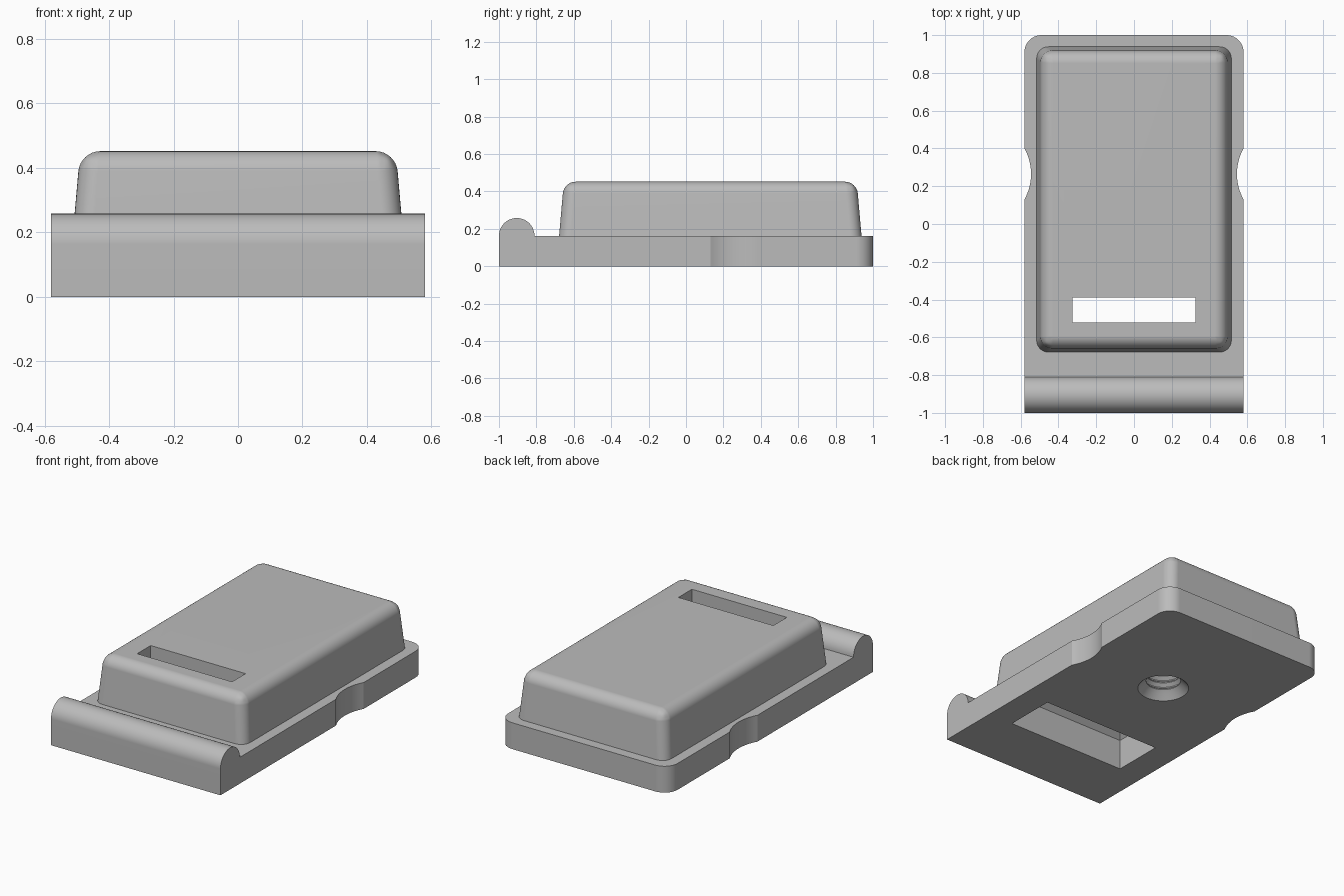
import bpy, bmesh, math
from mathutils import Matrix, Vector

cube = bpy.data.objects.get("Cube")
if cube:
    bpy.data.objects.remove(cube, do_unlink=True)

grey = bpy.data.materials.new("plain grey")
grey.use_nodes = True
colour = (0.5, 0.5, 0.5, 1)
grey.diffuse_color = colour
grey.node_tree.nodes["Principled BSDF"].inputs["Base Color"].default_value = colour


def make_object(name, bm):
    bmesh.ops.recalc_face_normals(bm, faces=bm.faces)
    mesh = bpy.data.meshes.new(name)
    bm.to_mesh(mesh)
    bm.free()
    mesh.materials.append(grey)
    ob = bpy.data.objects.new(name, mesh)
    bpy.context.collection.objects.link(ob)
    return ob


def extrude(name, points, vector):
    """Prism from a closed outline."""
    bm = bmesh.new()
    face = bm.faces.new([bm.verts.new(p) for p in points])
    moved = bmesh.ops.extrude_face_region(bm, geom=[face])["geom"]
    bmesh.ops.translate(bm, vec=Vector(vector),
                        verts=[v for v in moved if isinstance(v, bmesh.types.BMVert)])
    return make_object(name, bm)


def loft(bm, rings):
    """Skin a list of point rings and cap both ends."""
    loops = [[bm.verts.new(p) for p in ring] for ring in rings]
    for a, b in zip(loops, loops[1:]):
        for i in range(len(a)):
            j = (i + 1) % len(a)
            bm.faces.new((a[i], a[j], b[j], b[i]))
    bm.faces.new(loops[0])
    bm.faces.new(loops[-1])


def rectangle(hx, y0, y1, z):
    return [(-hx, y0, z), (hx, y0, z), (hx, y1, z), (-hx, y1, z)]


def arc(cx, cy, r, start, end, steps):
    angles = [math.radians(start + (end - start) * i / steps) for i in range(steps + 1)]
    return [(cx + r * math.cos(a), cy + r * math.sin(a)) for a in angles]


def combine(target, other, operation):
    mod = target.modifiers.new(operation, 'BOOLEAN')
    mod.operation, mod.solver, mod.object = operation, 'EXACT', other
    bpy.context.view_layer.objects.active = target
    bpy.ops.object.modifier_apply(modifier=mod.name)
    bpy.data.objects.remove(other, do_unlink=True)


HALF, PLATE, HOLE_Y = 0.58, 0.163, 0.265

# Base plate outline: square front, finger notches, rounded back corners
notch_r, notch_depth = 0.278, 0.035
spread = math.degrees(math.acos(1 - notch_depth / notch_r))
right_half = [(HALF, -1)]
right_half += arc(HALF + notch_r - notch_depth, HOLE_Y, notch_r, 180 + spread, 180 - spread, 16)
right_half += arc(HALF - 0.09, 0.91, 0.09, 0, 90, 10)
outline = right_half + [(-x, y) for x, y in reversed(right_half)]
body = extrude("case_body", [(x, y, 0) for x, y in outline], (0, 0, PLATE))

# Rounded ridge along the front edge
ridge = [(-1, 0.08)] + arc(-0.905, PLATE, 0.095, 180, 0, 24) + [(-0.81, 0.08)]
combine(body, extrude("front_ridge", [(-HALF, y, z) for y, z in ridge], (2 * HALF, 0, 0)), 'UNION')

# Tapered cover with rounded corners and top edge
bm = bmesh.new()
loft(bm, [rectangle(0.521, -0.684, 0.944, 0.1), rectangle(0.49, -0.653, 0.913, 0.452)])
bm.edges.ensure_lookup_table()
round_edges = [e for e in bm.edges if max(v.co.z for v in e.verts) > 0.4]
bmesh.ops.bevel(bm, geom=round_edges, offset=0.062, segments=8, profile=0.5, affect='EDGES')
combine(body, make_object("cover", bm), 'UNION')

# Strap slot: wide pocket below, sloped shoulders, narrow slot on top
bm = bmesh.new()
loft(bm, [rectangle(0.41, -0.615, -0.295, -0.1), rectangle(0.41, -0.615, -0.295, 0.19),
          rectangle(0.325, -0.522, -0.39, 0.28), rectangle(0.325, -0.522, -0.39, 0.6)])
combine(body, make_object("slot_cutter", bm), 'DIFFERENCE')

# Threaded hole underneath with a chamfered mouth
profile = [(0.148, -0.05), (0.148, 0), (0.12, 0.03)]
for turn in range(6):
    z = 0.03 + turn * 0.045
    profile += [(0.1, z + 0.018), (0.1, z + 0.024), (0.12, z + 0.04), (0.12, z + 0.045)]
bm = bmesh.new()
loft(bm, [[(x, y + HOLE_Y, z) for x, y in arc(0, 0, r, 0, 352.5, 47)] for r, z in profile])
combine(body, make_object("hole_cutter", bm), 'DIFFERENCE')

# Smooth curves, crisp edges
for ob in bpy.context.selected_objects:
    ob.select_set(False)
body.select_set(True)
bpy.context.view_layer.objects.active = body
bpy.ops.object.shade_smooth_by_angle(angle=math.radians(25))
normals = body.modifiers.new("even_shading", 'WEIGHTED_NORMAL')
normals.keep_sharp = True
